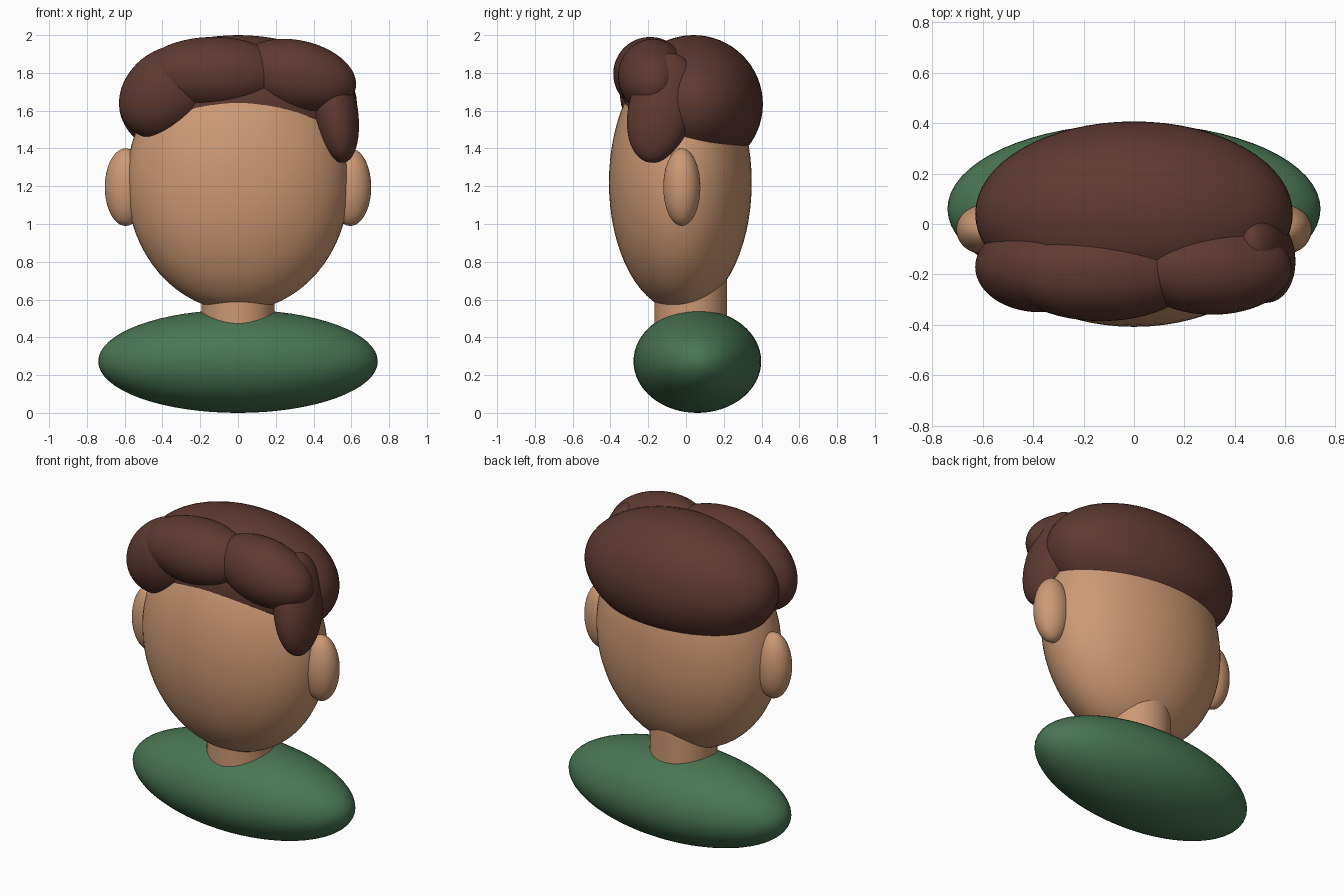
import bpy
from math import radians

cube = bpy.data.objects.get("Cube")
if cube:
    bpy.data.objects.remove(cube, do_unlink=True)


def material(name, colour):
    mat = bpy.data.materials.new(name)
    mat.use_nodes = True
    rgba = (*colour, 1)
    mat.diffuse_color = rgba
    mat.node_tree.nodes["Principled BSDF"].inputs["Base Color"].default_value = rgba
    return mat


skin = material("warm skin", (0.61, 0.32, 0.175))
brown = material("dark brown hair", (0.112, 0.042, 0.032))
green = material("green shirt", (0.067, 0.178, 0.088))


def finish(name, mat):
    obj = bpy.context.object
    obj.name = name
    obj.data.materials.append(mat)
    bpy.ops.object.shade_smooth_by_angle(angle=radians(40))
    return obj


def ellipsoid(name, mat, centre, radii, tilt_x=0, tilt_y=0):
    bpy.ops.mesh.primitive_uv_sphere_add(
        segments=64, ring_count=32, location=centre,
        rotation=(radians(tilt_x), radians(tilt_y), 0))
    bpy.context.object.scale = radii
    return finish(name, mat)


# Shoulders
ellipsoid("shoulders", green, (0, 0.06, 0.273), (0.74, 0.338, 0.273))

# Neck, sunk into the head and shoulders
bpy.ops.mesh.primitive_cylinder_add(
    vertices=64, radius=0.193, depth=0.5, location=(0, 0.025, 0.6))
finish("neck", skin)

# Head and ears
ellipsoid("head", skin, (0, -0.03, 1.22), (0.59, 0.378, 0.68))
for side, label in ((1, "left"), (-1, "right")):
    ellipsoid(label + "_ear", skin, (side * 0.595, -0.022, 1.195), (0.11, 0.098, 0.205))

# Hair cap over the back and crown
ellipsoid("hair_cap", brown, (0, 0.04, 1.635), (0.63, 0.367, 0.365))

# Overlapping swept locks across the forehead
ellipsoid("fringe_right", brown, (-0.373, -0.17, 1.70), (0.28, 0.18, 0.22), tilt_y=-40)
ellipsoid("fringe_middle", brown, (-0.13, -0.19, 1.795), (0.38, 0.195, 0.195))
ellipsoid("fringe_left", brown, (0.31, -0.175, 1.783), (0.32, 0.185, 0.19), tilt_y=12)
ellipsoid("side_lock", brown, (0.51, -0.13, 1.615), (0.122, 0.173, 0.3), tilt_x=-14, tilt_y=-10)
